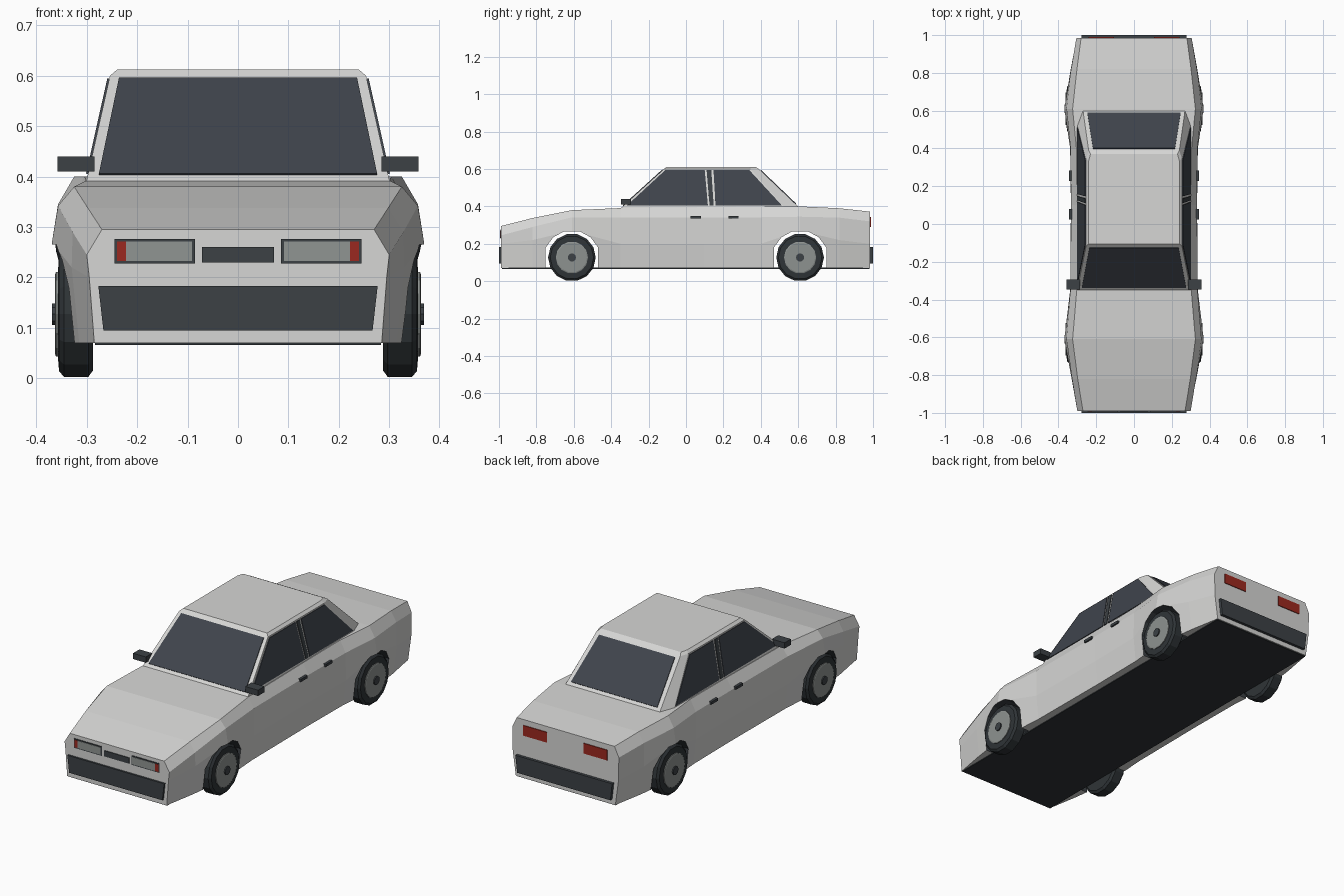
import bpy, bmesh, math
from mathutils import Vector

cube = bpy.data.objects.get("Cube")
if cube:
    bpy.data.objects.remove(cube)


def material(name, rgb, rough=0.6):
    m = bpy.data.materials.new(name)
    m.use_nodes = True
    col = (*rgb, 1)
    m.diffuse_color = col
    bsdf = m.node_tree.nodes["Principled BSDF"]
    bsdf.inputs["Base Color"].default_value = col
    bsdf.inputs["Roughness"].default_value = rough
    return m


PAINT = material("pale_grey_paint", (0.67, 0.67, 0.66))
GLASS = material("dark_glass", (0.05, 0.058, 0.072))
TRIM = material("dark_trim", (0.045, 0.053, 0.06))
RUBBER = material("black_rubber", (0.028, 0.034, 0.038))
METAL = material("wheel_grey", (0.27, 0.29, 0.28))
LENS = material("lamp_lens", (0.28, 0.3, 0.29))
RED = material("red_lamp", (0.33, 0.022, 0.014))


def finish(name, bm, *mats):
    bmesh.ops.recalc_face_normals(bm, faces=bm.faces[:])
    me = bpy.data.meshes.new(name)
    bm.to_mesh(me)
    bm.free()
    for m in mats:
        me.materials.append(m)
    ob = bpy.data.objects.new(name, me)
    bpy.context.scene.collection.objects.link(ob)
    return ob


def loft(name, rings, *mats, closed=True):
    """Skin a list of equal-length closed rings and cap both ends."""
    bm = bmesh.new()
    rows = [[bm.verts.new(p) for p in r] for r in rings]
    n = len(rows[0])
    for a, b in zip(rows, rows[1:]):
        for i in range(n):
            j = (i + 1) % n
            bm.faces.new((a[i], a[j], b[j], b[i]))
    bm.faces.new(rows[0])
    bm.faces.new(rows[-1])
    return finish(name, bm, *mats)


def prism(name, pts, offset, *mats):
    pts = [Vector(p) for p in pts]
    return loft(name, [pts, [p + Vector(offset) for p in pts]], *mats)


def panel(name, pts, mat, t=0.004):
    """Thin plate straddling the surface its corner points lie on."""
    p = [Vector(q) for q in pts]
    n = (p[1] - p[0]).cross(p[2] - p[0]).normalized()
    return prism(name, [q - n * t for q in p], n * 2 * t, mat)


def box(name, x0, x1, y0, y1, z0, z1, mat):
    return prism(name, [(x0, y0, z0), (x1, y0, z0), (x1, y1, z0), (x0, y1, z0)],
                 (0, 0, z1 - z0), mat)


# Body shell: y, sill width, belly width, belly z, waist width, waist z, top width, top z
stations = [
    (-0.99, 0.285, 0.295, 0.20, 0.300, 0.245, 0.270, 0.295),
    (-0.82, 0.315, 0.330, 0.22, 0.328, 0.290, 0.298, 0.338),
    (-0.61, 0.343, 0.369, 0.27, 0.357, 0.342, 0.325, 0.380),
    (-0.35, 0.325, 0.338, 0.20, 0.336, 0.342, 0.303, 0.391),
    (0.10, 0.322, 0.334, 0.20, 0.334, 0.342, 0.302, 0.396),
    (0.40, 0.325, 0.338, 0.20, 0.336, 0.342, 0.305, 0.400),
    (0.61, 0.343, 0.369, 0.27, 0.357, 0.345, 0.325, 0.400),
    (0.82, 0.315, 0.335, 0.22, 0.333, 0.340, 0.302, 0.390),
    (0.985, 0.285, 0.303, 0.20, 0.305, 0.320, 0.280, 0.372),
]
rings = []
for y, ws, wb, zb, ww, zw, wt, zt in stations:
    half = [(ws, 0.07), (wb, zb), (ww, zw), (wt, zt)]
    rings.append([(x, y, z) for x, z in half] + [(-x, y, z) for x, z in reversed(half)])
body = loft("body", rings, PAINT, TRIM)

# Wheel arches cut through the shell, lined in dark trim
arch = [(-0.14, 0.03), (-0.14, 0.18), (-0.10, 0.235), (-0.045, 0.265),
        (0.045, 0.265), (0.10, 0.235), (0.14, 0.18), (0.14, 0.03)]
for end, yc in (("front", -0.61), ("rear", 0.61)):
    cutter = prism(end + "_arch_cutter", [(-0.5, yc + y, z) for y, z in arch],
                   (1, 0, 0), PAINT, TRIM)
    for f in cutter.data.polygons:
        f.material_index = 1
    cutter.hide_render = True
    cutter.hide_viewport = True
    cutter.display_type = 'WIRE'
    mod = body.modifiers.new(end + "_arch", 'BOOLEAN')
    mod.operation = 'DIFFERENCE'
    mod.solver = 'EXACT'
    mod.object = cutter

box("floor", -0.284, 0.284, -0.985, 0.98, 0.066, 0.074, RUBBER)

# Cabin with tapered rear corners and a bevelled roof edge
Z0, Z1 = 0.385, 0.60


def cabin_ring(half, z):
    return [(x, y, z) for x, y in half] + [(-x, y, z) for x, y in reversed(half)]


base = [(0.302, -0.355), (0.302, 0.535), (0.272, 0.615)]
eave = [(0.254, -0.118), (0.254, 0.345), (0.240, 0.390)]
roof = [(0.240, -0.105), (0.240, 0.335), (0.230, 0.370)]
loft("cabin", [cabin_ring(base, Z0), cabin_ring(eave, Z1), cabin_ring(roof, 0.612)], PAINT)


def mix(a, b, z):
    return a + (b - a) * (z - Z0) / (Z1 - Z0)


# Windscreen and rear window
for name, y0, y1, low, high in (("windscreen", -0.355, -0.118, (0.276, 0.403), (0.236, 0.594)),
                                ("rear_window", 0.615, 0.390, (0.247, 0.412), (0.217, 0.592))):
    (xa, za), (xb, zb) = low, high
    ya, yb = mix(y0, y1, za), mix(y0, y1, zb)
    panel(name, [(-xa, ya, za), (xa, ya, za), (xb, yb, zb), (-xb, yb, zb)], GLASS)

# Side windows: bottom front, bottom rear, top rear, top front
side_glass = {
    "front_window": (-0.315, 0.117, 0.100, -0.110),
    "door_pillar": (0.126, 0.148, 0.135, 0.110),
    "back_window": (0.158, 0.512, 0.338, 0.147),
}
for side, s in (("left", 1), ("right", -1)):
    for name, ys in side_glass.items():
        pts = [(s * mix(0.302, 0.254, z), y, z)
               for y, z in zip(ys, (0.405, 0.405, 0.594, 0.594))]
        panel(f"{side}_{name}", pts, GLASS if "window" in name else TRIM)

    # Mirrors and door handles
    box(side + "_mirror", s * 0.285, s * 0.358, -0.347, -0.295, 0.410, 0.440, TRIM)
    for door, y in (("front", 0.025), ("back", 0.228)):
        box(f"{side}_{door}_handle", s * 0.325, s * 0.343, y, y + 0.054, 0.336, 0.350, TRIM)

    # Headlamps and tail lamps
    def lamp(name, x0, x1, y0, y1, z0, z1, mat):
        box(f"{side}_{name}", s * x0, s * x1, y0, y1, z0, z1, mat)
    lamp("headlamp_frame", 0.085, 0.245, -0.993, -0.986, 0.228, 0.276, TRIM)
    lamp("headlamp", 0.091, 0.222, -0.995, -0.988, 0.233, 0.271, LENS)
    lamp("indicator", 0.222, 0.240, -0.995, -0.988, 0.233, 0.271, RED)
    lamp("tail_lamp", 0.105, 0.240, 0.981, 0.989, 0.290, 0.343, RED)

# Grille and bumpers
box("grille", -0.071, 0.071, -0.994, -0.986, 0.230, 0.260, TRIM)
for name, y, d in (("front_bumper", -1.0, 0.02), ("rear_bumper", 1.0, -0.025)):
    prism(name, [(-0.267, y, 0.095), (0.267, y, 0.095), (0.277, y, 0.183), (-0.277, y, 0.183)],
          (0, d, 0), TRIM)


# Wheels: turned profiles of (radius, distance from centre line)
def turned(name, profile, s, yc, mat, sides=14):
    steps = [2 * math.pi * (i + 0.5) / sides for i in range(sides)]
    loft(name, [[(s * x, yc + r * math.sin(a), 0.127 + r * math.cos(a)) for a in steps]
                for r, x in profile], mat)


for side, s in (("left", 1), ("right", -1)):
    for end, yc in (("front", -0.61), ("rear", 0.61)):
        tag = f"{side}_{end}"
        turned(tag + "_tyre", [(0.115, 0.288), (0.1275, 0.297), (0.1275, 0.345),
                               (0.116, 0.355), (0.090, 0.357)], s, yc, RUBBER)
        turned(tag + "_rim", [(0.086, 0.340), (0.086, 0.361), (0.080, 0.363)], s, yc, METAL)
        turned(tag + "_hub", [(0.022, 0.350), (0.022, 0.369)], s, yc, TRIM, 10)
